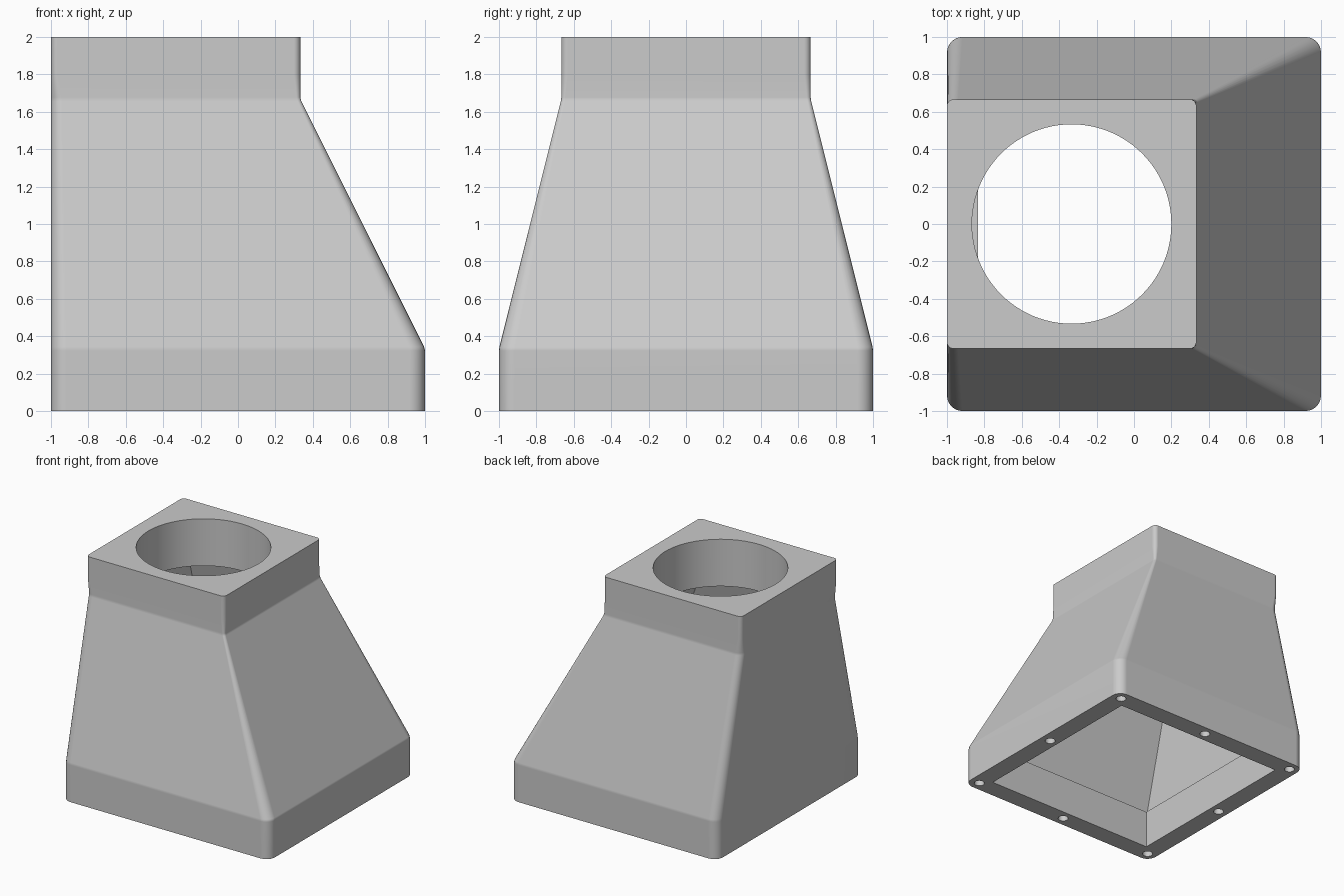
import bpy, bmesh, math

if "Cube" in bpy.data.objects:
    bpy.data.objects.remove(bpy.data.objects["Cube"])

grey = bpy.data.materials.new("plain grey")
grey.diffuse_color = (0.595, 0.595, 0.595, 1)
grey.use_nodes = True
grey.node_tree.nodes["Principled BSDF"].inputs["Base Color"].default_value = grey.diffuse_color


def rounded_rect(x0, x1, y, z, left=0, right=0, n=6):
    """Counter-clockwise rectangle; left/right are the corner radii (0 = 4 points)."""
    if not left:
        return [(x1, y, z), (x0, y, z), (x0, -y, z), (x1, -y, z)]
    corners = [(x1 - right, y - right, right), (x0 + left, y - left, left),
               (x0 + left, left - y, left), (x1 - right, right - y, right)]
    pts = []
    for k, (cx, cy, r) in enumerate(corners):
        for i in range(n + 1):
            a = (k + i / n) * math.pi / 2
            pts.append((cx + r * math.cos(a), cy + r * math.sin(a), z))
    return pts


def circle(cx, cy, r, z, n):
    return [(cx + r * math.cos(2 * math.pi * i / n),
             cy + r * math.sin(2 * math.pi * i / n), z) for i in range(n)]


def between(a, b, t):
    """Ring part of the way from ring a to ring b."""
    return [tuple(u + (v - u) * t for u, v in zip(p, q)) for p, q in zip(a, b)]


def loft(name, rings):
    """Closed solid through rings of equal point count, bottom to top."""
    bm = bmesh.new()
    rows = [[bm.verts.new(p) for p in ring] for ring in rings]
    n = len(rows[0])
    for a, b in zip(rows, rows[1:]):
        for i in range(n):
            j = (i + 1) % n
            bm.faces.new((a[i], a[j], b[j], b[i]))
    bm.faces.new(rows[0][::-1])
    bm.faces.new(rows[-1])
    bmesh.ops.recalc_face_normals(bm, faces=bm.faces)
    me = bpy.data.meshes.new(name)
    bm.to_mesh(me)
    bm.free()
    me.materials.append(grey)
    ob = bpy.data.objects.new(name, me)
    bpy.context.collection.objects.link(ob)
    return ob


def cut(target, cutter):
    bpy.context.view_layer.objects.active = target
    mod = target.modifiers.new("cut", 'BOOLEAN')
    mod.operation = 'DIFFERENCE'
    mod.solver = 'EXACT'
    mod.object = cutter
    bpy.ops.object.modifier_apply(modifier=mod.name)
    bpy.data.objects.remove(cutter)


# Outer shell: square base, offset taper, square collar, narrow softened bends
T = 1 / 3
foot = rounded_rect(-1, 1, 1, 0, 0.083, 0.083)
base = rounded_rect(-1, 1, 1, T, 0.083, 0.083)
neck = rounded_rect(-1, T, 2 * T, 5 * T, 0.06, 0.02)
collar = rounded_rect(-1, T, 2 * T, 1.8, 0.035, 0.035)
rim = rounded_rect(-1, T, 2 * T, 2, 0.035, 0.035)
duct = loft("duct_adapter", [
    foot, between(foot, base, 0.97), between(base, neck, 0.008),
    between(base, neck, 0.992), between(neck, collar, 0.08), collar, rim])

# Square opening in the base
cut(duct, loft("base_cutter", [
    rounded_rect(-0.833, 0.833, 0.833, z) for z in (-0.1, T + 0.01)]))

# Tapered cavity, parallel to the outer walls and a little wider than the opening
top = 1.59
run = 5 * T - top
cut(duct, loft("cavity_cutter", [
    rounded_rect(-0.867, 0.867, 0.867, T),
    rounded_rect(-0.867, 0.2 + run / 2, 0.533 + run / 4, top)]))

# Round outlet through the collar
cut(duct, loft("outlet_cutter", [
    circle(-T, 0, 0.533, z, 96) for z in (top - 0.01, 2.1)]))

# Eight blind screw holes in the base rim
for x in (-0.917, 0, 0.91):
    for y in (-0.917, 0, 0.917):
        if x or y:
            cut(duct, loft("screw_cutter", [
                circle(x, y, 0.042, z, 24) for z in (-0.1, 0.25)]))

# Soft shading on the bends and corners, crisp rims
bpy.ops.object.select_all(action='DESELECT')
duct.select_set(True)
bpy.context.view_layer.objects.active = duct
bpy.ops.object.shade_smooth_by_angle(angle=math.radians(30))
weighted = duct.modifiers.new("weighted_normals", 'WEIGHTED_NORMAL')
weighted.keep_sharp = True
